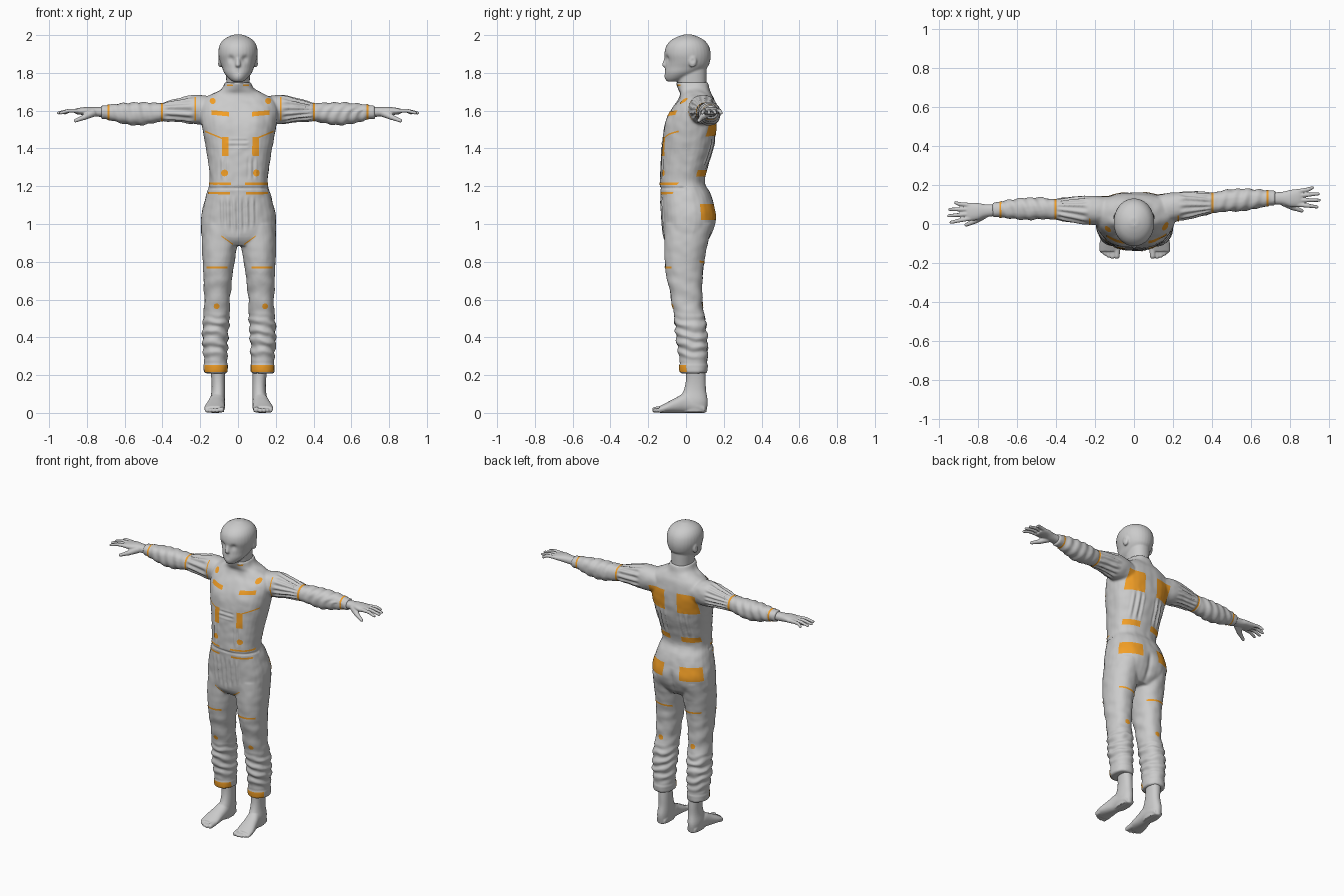
import bpy, bmesh, math
from mathutils import Vector, Matrix, noise
from mathutils.bvhtree import BVHTree

if "Cube" in bpy.data.objects:
    bpy.data.objects.remove(bpy.data.objects["Cube"])

ORANGE = bpy.data.materials.new("orange")
ORANGE.diffuse_color = (0.9, 0.35, 0.02, 1)
ORANGE.use_nodes = True
ORANGE.node_tree.nodes["Principled BSDF"].inputs["Base Color"].default_value = ORANGE.diffuse_color


def spline(rows, steps=4):
    out = []
    for i in range(len(rows) - 1):
        quad = [rows[max(i - 1, 0)], rows[i], rows[i + 1], rows[min(i + 2, len(rows) - 1)]]
        for k in range(steps):
            t = k / steps
            out.append([0.5 * (2 * b + (c - a) * t + (2 * a - 5 * b + 4 * c - d) * t * t
                               + (3 * b - a - 3 * c + d) * t ** 3) for a, b, c, d in zip(*quad)])
    return out + [list(rows[-1])]


def loft(bm, rows, frame, n=32, e=2.2):
    rings = []
    for row in spline(rows):
        c, u, v = (Vector(p) for p in frame(*row))
        ring = []
        for i in range(n):
            a = 2 * math.pi * i / n
            ca, sa = math.cos(a), math.sin(a)
            ring.append(bm.verts.new(c + u * math.copysign(abs(ca) ** (2 / e), ca)
                                     + v * math.copysign(abs(sa) ** (2 / e), sa)))
        rings.append(ring)
    for r, q in zip(rings, rings[1:]):
        for i in range(n):
            bm.faces.new((r[i], r[(i + 1) % n], q[(i + 1) % n], q[i]))
    bm.faces.new(rings[0][::-1])
    bm.faces.new(rings[-1])


def ball(bm, c, r):
    m = Matrix.Translation(c) @ Matrix.Diagonal((*r, 1))
    bmesh.ops.create_icosphere(bm, subdivisions=3, radius=1, matrix=m)


def digit(bm, a, b, ra, rb, n=12):
    a, b = Vector(a), Vector(b)
    for i in range(n):
        t = i / (n - 1)
        r = ra + (rb - ra) * t
        ball(bm, a.lerp(b, t), (r, r, r))


def upright(z, cx, hx, yf, yb):
    return (cx, (yf + yb) / 2, z), (hx, 0, 0), (0, (yb - yf) / 2, 0)


def fuse(name, bm, voxel, smooth, shape=None):
    """Merge overlapping forms into one skin, then sculpt it along its normals."""
    bmesh.ops.recalc_face_normals(bm, faces=bm.faces)
    me = bpy.data.meshes.new(name)
    bm.to_mesh(me)
    bm.free()
    ob = bpy.data.objects.new(name, me)
    bpy.context.collection.objects.link(ob)
    r = ob.modifiers.new("remesh", 'REMESH')
    r.mode, r.voxel_size = 'VOXEL', voxel
    s = ob.modifiers.new("smooth", 'SMOOTH')
    s.iterations, s.factor = smooth, 0.5
    done = bpy.data.meshes.new_from_object(ob.evaluated_get(bpy.context.evaluated_depsgraph_get()))
    ob.modifiers.clear()
    ob.data = done
    if shape:
        moves = [v.normal * shape(v.co, v.normal) for v in done.vertices]
        for v, m in zip(done.vertices, moves):
            v.co += m
    for p in done.polygons:
        p.use_smooth = True
    return ob


def win(t, a, b, f):
    return max(0, min(1, (t - a) / f)) * max(0, min(1, (b - t) / f))


def gauss(p, c, r):
    return math.exp(-(p - Vector(c)).length_squared / (r * r))


# Suit: torso, legs and sleeves fused
def arm_frame(s):
    return lambda x, z, rz, y, ry: ((s * x, y + s * 0.042 * x, z), (0, ry, 0), (0, 0, rz))


bm = bmesh.new()
loft(bm, [(.885, .003, .15, -.09, .09), (.93, .003, .193, -.12, .125), (1.0, .003, .2, -.125, .148),
          (1.06, .003, .195, -.13, .153), (1.15, .003, .172, -.135, .135), (1.22, .004, .154, -.138, .10),
          (1.3, .005, .16, -.135, .115), (1.4, .006, .175, -.13, .145), (1.48, .006, .19, -.12, .158),
          (1.56, .005, .205, -.095, .163), (1.62, .004, .205, -.068, .158), (1.66, .002, .185, -.04, .148),
          (1.69, .001, .135, -.03, .135), (1.715, 0, .088, -.042, .124), (1.75, 0, .069, -.055, .116)], upright, e=2.4)
for s in (1, -1):
    legs = [(1.0, .10, .09, -.11, .135), (.9, .103, .094, -.115, .115), (.77, .11, .081, -.11, .092),
            (.66, .115, .072, -.09, .087), (.57, .117, .067, -.072, .088), (.48, .122, .07, -.06, .105),
            (.38, .127, .068, -.05, .114), (.28, .124, .062, -.035, .113), (.212, .124, .061, -.03, .11)]
    loft(bm, [(z, s * x + .006, h, f, b) for z, x, h, f, b in legs], upright)
    loft(bm, [(.12, 1.60, .07, .07, .075), (.22, 1.606, .078, .08, .074), (.30, 1.604, .062, .085, .066),
              (.40, 1.593, .05, .092, .054), (.48, 1.586, .058, .10, .056), (.55, 1.583, .061, .10, .058),
              (.64, 1.588, .05, .103, .048), (.69, 1.592, .038, .103, .039), (.725, 1.592, .037, .103, .038)],
         arm_frame(s))


def folds(p, n):
    x, y, z = p
    ax, d = abs(x), 0.0
    if ax > .22 and z > 1.45:                                   # sleeves
        a = math.atan2(z - 1.6, y - .09)
        d += .0045 * math.sin(13 * a + 6 * ax) * win(ax, .23, .4, .03)
        d += .0025 * math.sin(110 * ax + 2 * a) * win(ax, .41, .72, .06)
        d -= .004 * win(ax, .393, .411, .006)
    elif z > .88:                                               # torso
        if n.y < 0:
            d += .012 * (gauss(p, (.09, -.1, 1.545), .06) + gauss(p, (-.08, -.1, 1.545), .06))
            d += .004 * math.sin(190 * x + 5 * z) * win(ax, -.1, .105, .02) * win(z, .93 + ax * .6, 1.15, .04)
            d += .003 * math.sin(210 * x) * win(ax, .04, .11, .02) * win(z, 1.23, 1.36, .03)
            d += .003 * math.sin(230 * z) * win(ax, -.06, .06, .02) * win(z, 1.39, 1.46, .02)
            d -= .005 * win(z, 1.18, 1.20, .008)
        else:
            d += .01 * (gauss(p, (.09, .15, 1.0), .07) + gauss(p, (-.09, .15, 1.0), .07))
            d -= .008 * math.exp(-(x / .015) ** 2) * win(z, .88, 1.08, .05)
            d += .004 * math.sin(180 * x) * win(ax, .03, .13, .02) * win(z, 1.28, 1.48, .05)
    else:                                                       # trouser legs
        d += .0045 * math.sin(115 * z + 22 * x + 14 * y + 2 * noise.noise(p * 14)) * win(z, .265, .53, .06)
        d += .002 * math.sin(60 * z + 30 * y) * win(z, .5, .75, .05)
        d += .003 * win(z, .2, .26, .006)
    return d + .0025 * noise.noise(p * 22)


suit = fuse("jumpsuit", bm, .0062, 6, folds)

# Head with neck, nose and ears
bm = bmesh.new()
loft(bm, [(1.69, 0, .06, -.03, .105), (1.75, 0, .062, -.045, .108), (1.83, 0, .065, -.05, .11)], upright)
loft(bm, [(1.755, 0, .028, -.098, -.035), (1.772, 0, .05, -.108, .01), (1.80, 0, .073, -.113, .07),
          (1.83, 0, .085, -.11, .113), (1.86, 0, .096, -.108, .127), (1.90, 0, .104, -.114, .131),
          (1.94, 0, .1, -.106, .122), (1.97, 0, .083, -.082, .10), (1.99, 0, .055, -.048, .067),
          (2.003, 0, .02, -.01, .03)], upright, e=2.05)
digit(bm, (0, -.103, 1.885), (0, -.113, 1.843), .009, .014)
for s in (1, -1):
    ball(bm, (s * .094, .035, 1.862), (.013, .022, .034))


def face(p, n):
    d = -.009 * sum(gauss(p, (s * .038, -.1, 1.875), .018) for s in (1, -1))
    d += .004 * gauss(p, (0, -.11, 1.775), .025) - .003 * gauss(p, (0, -.11, 1.803), .016)
    return d - .004 * sum(gauss(p, (s * .106, .036, 1.865), .012) for s in (1, -1))


fuse("head", bm, .005, 5, face)

for s, side in ((1, "right"), (-1, "left")):
    # Hand: palm, fingers, thumb
    bm = bmesh.new()
    loft(bm, [(.69, 1.592, .026, .102, .03), (.76, 1.594, .025, .1, .033), (.80, 1.598, .022, .098, .043),
              (.84, 1.597, .018, .098, .046), (.86, 1.596, .013, .098, .042)], arm_frame(s))

    def at(x, y, z):
        return (s * x, y + s * .042 * x, z)
    for y, tip, ty in ((-.034, .938, -.05), (-.011, .95, -.016), (.012, .945, .017), (.034, .915, .05)):
        digit(bm, at(.84, .098 + y, 1.599), at(.895, .098 + (y + ty) / 2, 1.6), .012, .0105)
        digit(bm, at(.895, .098 + (y + ty) / 2, 1.6), at(tip, .098 + ty, 1.588), .0105, .0085)
    digit(bm, at(.77, .08, 1.588), at(.815, .05, 1.565), .022, .015)
    digit(bm, at(.815, .05, 1.565), at(.86, .032, 1.547), .014, .01)
    fuse(side + "_hand", bm, .004, 3)

    # Foot: ankle, sole, toes
    bm = bmesh.new()
    loft(bm, [(z, s * x + .004, h, f, b) for z, x, h, f, b in
              [(.27, .115, .042, .0, .1), (.18, .109, .036, .0, .104), (.12, .108, .036, -.012, .106),
               (.06, .112, .04, -.04, .115), (.004, .112, .034, -.03, .108)]], upright)
    loft(bm, [(.1, .112, .03, .04), (.06, .112, .038, .08), (0, .114, .042, .105), (-.05, .121, .047, .082),
              (-.1, .127, .054, .056), (-.14, .129, .052, .036)],
         lambda y, x, w, h: ((s * x + .004, y, h / 2), (w, 0, 0), (0, 0, h / 2)))
    for i, (x, tip) in enumerate(((.092, -.164), (.115, -.168), (.134, -.162), (.151, -.152), (.167, -.14))):
        r = .017 if i == 0 else .0125
        digit(bm, (s * x + .004, -.12, r + .004), (s * x + .004, tip, r), r, r * .9)
    fuse(side + "_foot", bm, .0045, 3)

# Orange marks laid onto the suit surface by ray casting
tree = BVHTree.FromPolygons([v.co.copy() for v in suit.data.vertices],
                            [tuple(p.vertices) for p in suit.data.polygons])


def mark(name, ray, nu, nv):
    bm = bmesh.new()
    grid = []
    for i in range(nu + 1):
        row = []
        for j in range(nv + 1):
            o, d = ray(i / nu, j / nv)
            hit, nor, _, _ = tree.ray_cast(Vector(o), Vector(d))
            row.append(bm.verts.new(hit + nor * .0025) if hit else None)
        grid.append(row)
    for i in range(nu):
        for j in range(nv):
            q = (grid[i][j], grid[i + 1][j], grid[i + 1][j + 1], grid[i][j + 1])
            if all(q):
                bm.faces.new(q)
    me = bpy.data.meshes.new(name)
    bm.to_mesh(me)
    bm.free()
    me.materials.append(ORANGE)
    for p in me.polygons:
        p.use_smooth = True
    bpy.context.collection.objects.link(bpy.data.objects.new(name, me))


def bar(name, x, z, w, h, tilt=0, front=-1):
    def ray(u, v):
        a, b = (u - .5) * w, (v - .5) * h
        return (x + a, front, z + b + tilt * a), (0, -front, 0)
    mark(name, ray, max(2, round(w / .006)), max(2, round(h / .006)))


def dot(name, x, z, r, front=-1):
    mark(name, lambda u, v: ((x + r * u * math.cos(6.2832 * v), front, z + r * u * math.sin(6.2832 * v)),
                             (0, -front, 0)), 3, 20)


for s in (1, -1):
    c = .013                                                    # torso front
    dot("shoulder_dot", s * .146 + c, 1.65, .016)
    bar("chest_bar", s * .107 + c, 1.585, .092, .024, s * .1)
    bar("rib_bar", s * .08 + c, 1.41, .036, .1)
    bar("rib_line", s * .135 + c * .5, 1.472, .09, .008, s * .42)
    dot("belly_dot", s * .083 + c, 1.27, .018)
    bar("belt_line_upper", s * .1, 1.213, .125, .011)
    bar("belt_line_lower", s * .1, 1.163, .115, .011)
    bar("groin_line", s * .06 + .003, .915, .06, .007, s * .7)
    bar("armhole_line", s * .226, 1.61, .007, .12)
    bar("collar_line", s * .042, 1.735, .03, .008)
    bar("thigh_line_front", s * .118 + .008, .77, .108, .011)   # legs
    bar("thigh_line_back", s * .108 + .006, .795, .12, .011, s * .1, 1)
    dot("knee_dot_front", s * .128 + .015, .565, .015)
    dot("knee_dot_back", s * .117 + .006, .57, .017, 1)
    bar("ankle_cuff", s * .123 + .006, .236, .116, .036)
    bar("upper_back_patch", s * .105, 1.53, .12, .13, 0, 1)     # back
    bar("waist_back_patch", s * .09, 1.27, .1, .035, 0, 1)

    def seat(u, v):
        a = math.radians(22 + 48 * u)
        d = Vector((s * math.sin(a), math.cos(a), 0))
        return Vector((0, .01, 1.02 + .085 * v)) + d, -d
    mark("seat_patch", seat, 22, 12)
    for name, x0, w in (("elbow_band", .395, .014), ("wrist_band", .68, .01)):
        def ring(u, v):
            a = 6.2832 * u
            d = Vector((0, math.cos(a), math.sin(a)))
            x = x0 + w * v
            return Vector((s * x, .098 + s * .042 * x, 1.592)) + d * .15, -d
        mark(name, ring, 48, 2)
